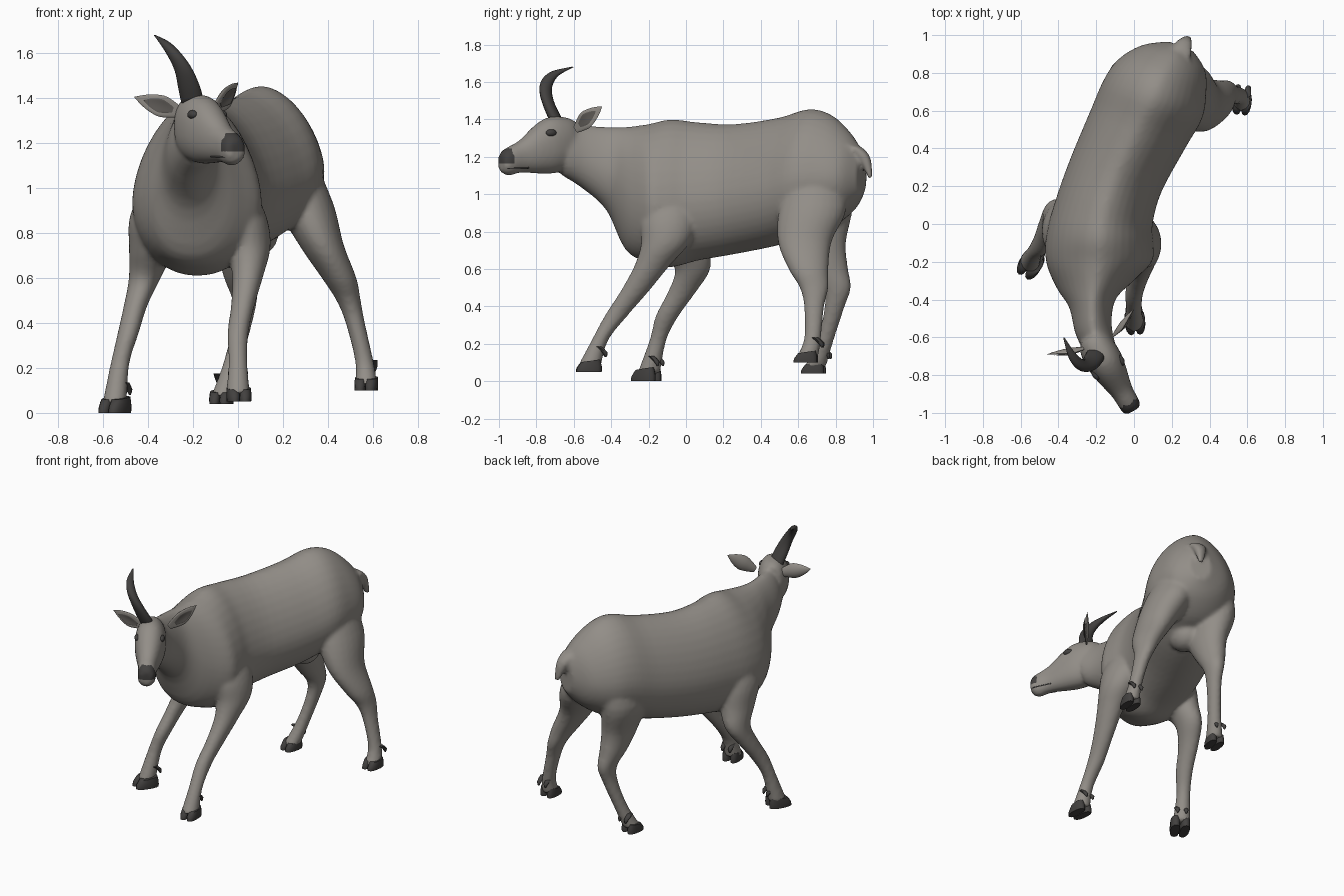
import bpy, bmesh, math
from mathutils import Vector as V

if "Cube" in bpy.data.objects:
    bpy.data.objects.remove(bpy.data.objects["Cube"])


def material(name, rgb):
    m = bpy.data.materials.new(name)
    m.diffuse_color = (*rgb, 1)
    m.use_nodes = True
    m.node_tree.nodes["Principled BSDF"].inputs["Base Color"].default_value = m.diffuse_color
    return m


COAT = material("grey_brown_coat", (0.29, 0.27, 0.245))
DARK = material("dark_horn", (0.055, 0.052, 0.05))
INNER = material("ear_shade", (0.12, 0.11, 0.10))


def spline(rows, steps):
    """Catmull-Rom interpolation of every column of the stations."""
    out = []
    for i in range(len(rows) - 1):
        p = [rows[max(0, min(len(rows) - 1, i + k))] for k in (-1, 0, 1, 2)]
        for s in range(steps):
            t = s / steps
            out.append([b + 0.5 * t * (c - a + t * (2 * a - 5 * b + 4 * c - d + t * (3 * (b - c) + d - a)))
                        for a, b, c, d in zip(*p)])
    return out + [list(rows[-1])]


def loft(bm, rows, shape, n=24, steps=4):
    """Closed tube: shape(station, cos, sin) gives each ring point."""
    angles = [2 * math.pi * k / n for k in range(n)]
    rings = [[bm.verts.new(shape(r, math.cos(a), math.sin(a))) for a in angles] for r in spline(rows, steps)]
    faces = [bm.faces.new((a[k], a[(k + 1) % n], b[(k + 1) % n], b[k]))
             for a, b in zip(rings, rings[1:]) for k in range(n)]
    faces += [bm.faces.new(rings[0][::-1]), bm.faces.new(rings[-1])]
    bmesh.ops.recalc_face_normals(bm, faces=faces)


def finish(bm, name, *mats, angle=50):
    me = bpy.data.meshes.new(name)
    bm.to_mesh(me)
    bm.free()
    ob = bpy.data.objects.new(name, me)
    bpy.context.collection.objects.link(ob)
    for m in mats:
        me.materials.append(m)
    bpy.ops.object.select_all(action='DESELECT')
    ob.select_set(True)
    bpy.context.view_layer.objects.active = ob
    bpy.ops.object.shade_smooth_by_angle(angle=math.radians(angle))
    return ob


def power(v, e):
    return math.copysign(abs(v) ** e, v)


def trunk_shape(r, c, s):
    y, x, w, top, low = r
    k = max(-0.4, min(0.4, 0.8 * (y + 0.2)))      # rings turn with the curved spine
    mid = low + 0.42 * (top - low)
    e = 1.18 if s > 0 else 0.95
    side = w * power(c, e) / math.hypot(1, k)
    return V((x + side, y - side * k, mid + power(s, e) * (top - mid if s > 0 else mid - low)))


def flat_ring(r, c, s):
    x, y, z, rx, ry = r
    return V((x + rx * c, y + ry * s, z))


# Head frame: turned towards the animal's left
EYES = V((-0.145, -0.745, 0))
FWD = V((0.5, -0.866, 0))
SIDE = V((0.866, 0.5, 0))
UP = V((0, 0, 1))


def head_shape(r, c, s):
    t, w, top, low = r
    return EYES + FWD * t + SIDE * w * power(c, 0.9) + UP * ((top + low) / 2 + power(s, 0.9) * (top - low) / 2)


def blob(bm, centre, size):
    for v in bmesh.ops.create_uvsphere(bm, u_segments=20, v_segments=12, radius=1)['verts']:
        v.co = V(centre) + V([a * b for a, b in zip(v.co, size)])


# Trunk and neck: y, x, half width, top, bottom
body = bmesh.new()
loft(body, [(0.94, 0.25, 0.07, 1.22, 1.0), (0.88, 0.21, 0.18, 1.32, 0.91), (0.78, 0.15, 0.25, 1.42, 0.83),
            (0.66, 0.10, 0.28, 1.455, 0.79), (0.5, 0.02, 0.27, 1.41, 0.73), (0.26, -0.095, 0.257, 1.375, 0.68),
            (0.06, -0.16, 0.265, 1.385, 0.645), (-0.08, -0.18, 0.285, 1.40, 0.61),
            (-0.2, -0.185, 0.28, 1.375, 0.635), (-0.32, -0.205, 0.205, 1.36, 0.7),
            (-0.42, -0.22, 0.125, 1.36, 0.91), (-0.55, -0.215, 0.10, 1.37, 1.03),
            (-0.66, -0.18, 0.085, 1.38, 1.1)], trunk_shape, 40)

# Head: forward, half width, top, bottom
loft(body, [(-0.17, 0.06, 1.39, 1.17), (-0.12, 0.09, 1.41, 1.13), (-0.03, 0.097, 1.415, 1.11),
            (0.05, 0.086, 1.38, 1.11), (0.16, 0.06, 1.29, 1.115), (0.23, 0.056, 1.255, 1.1),
            (0.265, 0.052, 1.235, 1.11), (0.283, 0.035, 1.21, 1.13)], head_shape, 28)


# Legs: a path from hip or shoulder to pastern, with shared thicknesses
def leg(path, widths, depths):
    loft(body, [(*p, w, d) for p, w, d in zip(path, widths, depths)], flat_ring)


front = ((0.05, 0.11, 0.1, 0.071, 0.053, 0.047, 0.042, 0.054), (0.08, 0.15, 0.13, 0.095, 0.076, 0.062, 0.045, 0.061))
hind = ((0.08, 0.125, 0.1, 0.077, 0.054, 0.043, 0.041, 0.05), (0.12, 0.18, 0.145, 0.107, 0.077, 0.054, 0.045, 0.058))
leg([(-0.34, -0.05, 1.08), (-0.37, -0.05, 0.88), (-0.385, -0.01, 0.73), (-0.415, 0.035, 0.6),
     (-0.455, -0.02, 0.48), (-0.49, -0.1, 0.35), (-0.525, -0.15, 0.22), (-0.55, -0.2, 0.04)], *front)
leg([(-0.02, -0.08, 1.08), (0.015, -0.09, 0.88), (0.045, -0.11, 0.74), (0.045, -0.18, 0.62),
     (0.022, -0.275, 0.48), (0, -0.37, 0.355), (0, -0.46, 0.22), (0, -0.515, 0.085)], *front)
leg([(0.25, 0.7, 1.15), (0.3, 0.68, 0.93), (0.37, 0.635, 0.75), (0.45, 0.655, 0.6),
     (0.492, 0.685, 0.5), (0.522, 0.685, 0.4), (0.562, 0.677, 0.23), (0.57, 0.65, 0.13)], *hind)
leg([(0, 0.75, 1.15), (-0.03, 0.71, 0.93), (0, 0.71, 0.74), (0.015, 0.76, 0.6),
     (0.03, 0.805, 0.5), (0.02, 0.795, 0.4), (-0.025, 0.745, 0.22), (-0.07, 0.69, 0.075)], *hind)

# Tail and soft underbelly
loft(body, [(0.24, 0.88, 1.26, 0.06, 0.05), (0.265, 0.95, 1.2, 0.045, 0.035),
            (0.287, 0.988, 1.08, 0.016, 0.012)], flat_ring, 16)
blob(body, (0.09, 0.6, 0.8), (0.09, 0.11, 0.1))

# Fuse everything into one skin, then colour the nose pad
goat = finish(body, "body", COAT, DARK, angle=70)
m = goat.modifiers.new("fuse", 'REMESH')
m.mode, m.voxel_size, m.use_smooth_shade = 'VOXEL', 0.013, True
m = goat.modifiers.new("soften", 'SMOOTH')
m.factor, m.iterations = 0.5, 5
for name in ("fuse", "soften"):
    bpy.ops.object.modifier_apply(modifier=name)
for p in goat.data.polygons:
    t = (p.center - EYES).dot(FWD)
    p.material_index = int(t > 0.235 and 1.16 < p.center.z < 1.245)
    p.use_smooth = True


# Cloven hooves with dewclaws: ground point, heading, size
def hoof(name, ground, heading, size):
    f = V((*heading, 0)).normalized()
    r = V((-f.y, f.x, 0))
    bm = bmesh.new()
    for sgn in (-1, 1):
        def toe(row, c, s):
            h, front, back, w = row
            reach = (front + back) / 2 + power(c, 0.8) * (front - back) / 2
            across = sgn * (0.031 - 0.006 * max(c, 0)) + w * power(s, 0.8)
            return V(ground) + size * (f * reach + r * across + UP * h * (1 - 2.2 * reach))

        def claw(row, c, s):
            back, h, rad = row
            return V(ground) + UP * h + f * (back + rad * s) + r * (sgn * 0.027 + rad * c)
        loft(bm, [(0, 0.075, -0.075, 0.029), (0.03, 0.07, -0.075, 0.031), (0.065, 0.045, -0.065, 0.029)], toe, 14, 2)
        loft(bm, [(-0.05, 0.135, 0.018), (-0.083, 0.105, 0.015), (-0.09, 0.08, 0.004)], claw, 8, 2)
    finish(bm, name, DARK)


hoof("front_right_hoof", (-0.55, -0.215, 0), (-0.5, -0.85), 1.0)
hoof("front_left_hoof", (0.005, -0.52, 0.05), (0.08, -1), 0.9)
hoof("hind_left_hoof", (0.57, 0.64, 0.1), (-0.1, -1), 0.85)
hoof("hind_right_hoof", (-0.075, 0.68, 0.04), (-0.2, -1), 0.85)

# Single swept horn
bm = bmesh.new()
loft(bm, [(-0.2, -0.685, 1.37, 0.05), (-0.215, -0.715, 1.44, 0.05), (-0.24, -0.745, 1.52, 0.041),
          (-0.28, -0.745, 1.59, 0.033), (-0.325, -0.7, 1.645, 0.023), (-0.37, -0.605, 1.68, 0.004)],
     lambda r, c, s: V((r[0] + r[3] * c, r[1] + r[3] * s * 0.9, r[2] - r[3] * s * 0.45)), 16)
finish(bm, "horn", DARK)


# Leaf-shaped ears with a shaded inner plate
def leaf(name, mat, root, tip, facing, width, thick, lift):
    axis = tip - root
    across = axis.cross(facing).normalized()
    out = across.cross(axis).normalized()
    out = out if out.dot(facing) > 0 else -out

    def ring(row, c, s):
        t, w = row
        return root + axis * t + across * width * w * c + out * (thick * w * s + 0.25 * width * (w * c) ** 2 + lift)
    bm = bmesh.new()
    loft(bm, [(0, 0.4), (0.2, 0.75), (0.45, 1), (0.75, 0.65), (1, 0.04)], ring, 16)
    finish(bm, name, mat)


for name, root, tip, turn in (("right_ear", V((-0.25, -0.655, 1.335)), V((-0.46, -0.69, 1.405)), -0.1),
                              ("left_ear", V((-0.11, -0.59, 1.345)), V((0.0, -0.45, 1.468)), 0.35)):
    facing = FWD - UP * 0.15 + SIDE * turn
    leaf(name, COAT, root, tip, facing, 0.048, 0.014, 0)
    leaf(name + "_inner", INNER, root.lerp(tip, 0.2), root.lerp(tip, 0.82), facing, 0.03, 0.004, 0.014)

# Eyes
for sgn, name in ((-1, "right_eye"), (1, "left_eye")):
    bm = bmesh.new()
    blob(bm, (0, 0, 0), (0.02, 0.032, 0.02))
    for v in bm.verts:
        a, b, c = v.co
        v.co = EYES + SIDE * (sgn * 0.075 + a) + FWD * (0.015 + b) + UP * (1.327 + c)
    finish(bm, name, DARK)

# Mouth line: a thin dark band wrapped around the muzzle
bm = bmesh.new()
arc = [(0.14, 0.052), (0.19, 0.05), (0.235, 0.048), (0.262, 0.04)]
rows = [(t, -w) for t, w in arc] + [(0.277, 0)] + arc[::-1]
loft(bm, rows, lambda r, c, s: EYES + FWD * (r[0] + 0.003 * c) + SIDE * (r[1] + 0.002 * c)
     + UP * (1.138 + 0.02 * max(0, 0.24 - r[0]) + 0.004 * s), 8, 3)
finish(bm, "mouth_line", DARK)
